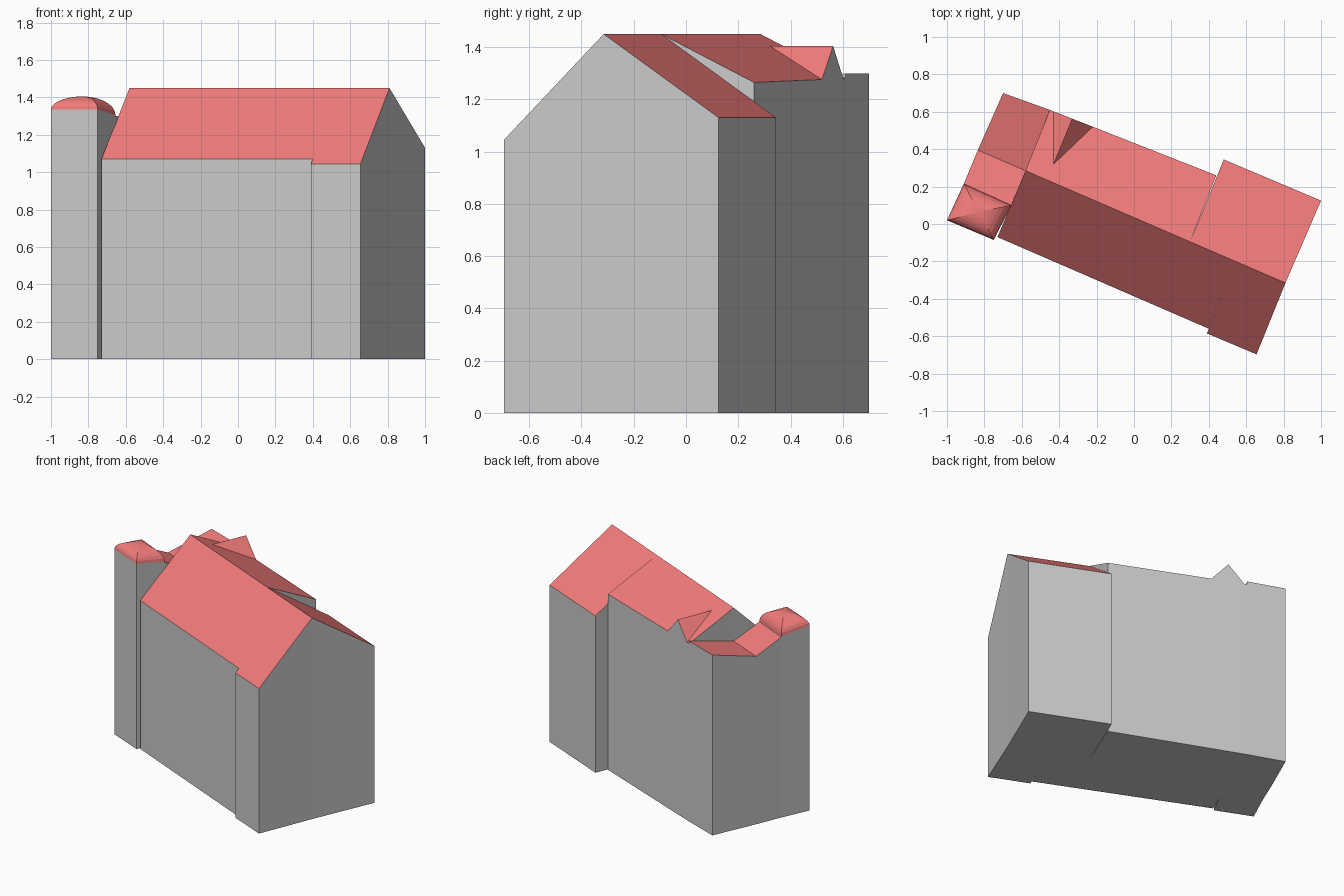
import bpy, bmesh, math

if "Cube" in bpy.data.objects:
    bpy.data.objects.remove(bpy.data.objects["Cube"])

roof_mat = bpy.data.materials.new("roof_red")
roof_mat.diffuse_color = (0.9, 0.2, 0.2, 1)
roof_mat.use_nodes = True
roof_mat.node_tree.nodes["Principled BSDF"].inputs["Base Color"].default_value = roof_mat.diffuse_color


def block(name, outline, roof, extra=()):
    """Walls under a counter-clockwise outline of roof-edge points, plus roof faces by index."""
    bm = bmesh.new()
    top = [bm.verts.new(p) for p in list(outline) + list(extra)]
    n = len(outline)
    base = [bm.verts.new((p[0], p[1], 0)) for p in outline]
    bm.faces.new(base[::-1])
    for i in range(n):
        j = (i + 1) % n
        bm.faces.new((base[i], base[j], top[j], top[i]))
    for f in roof:
        bm.faces.new([top[i] for i in f]).material_index = 1
    bmesh.ops.recalc_face_normals(bm, faces=bm.faces)
    me = bpy.data.meshes.new(name)
    bm.to_mesh(me)
    bm.free()
    me.materials.append(None)
    me.materials.append(roof_mat)
    ob = bpy.data.objects.new(name, me)
    bpy.context.collection.objects.link(ob)
    return ob


# shared ridge points
ridge_left, ridge_back = (-0.58, 0.285, 1.45), (0.30, -0.095, 1.45)
ridge_front, ridge_right = (0.55, -0.203, 1.45), (0.81, -0.315, 1.45)

# main house with the gabled dormer flush with the back wall
block("main_house",
      [(-0.73, -0.07, 1.07), (0.40, -0.56, 1.07), ridge_front, ridge_back,
       (0.44, 0.26, 1.265), (-0.22, 0.52, 1.276), (-0.33, 0.563, 1.405),
       (-0.43, 0.602, 1.28), (-0.45, 0.61, 1.28), ridge_left],
      [(0, 1, 2, 3, 9), (9, 3, 4, 5, 10, 7, 8), (5, 6, 10), (6, 7, 10)],
      [(-0.43, 0.32, 1.405)])

# right wing with a steeper back slope
block("right_wing",
      [(0.39, -0.585, 1.045), (0.655, -0.697, 1.045), ridge_right,
       (1.0, 0.125, 1.13), (0.48, 0.345, 1.13), ridge_back, ridge_front],
      [(0, 1, 2, 6), (2, 3, 4, 5, 6)])

# left annex with a valley roof
block("left_annex",
      [(-0.91, 0.215, 1.30), (-0.655, 0.10, 1.30), (-0.58, 0.285, 1.21),
       (-0.45, 0.61, 1.30), (-0.70, 0.70, 1.30), (-0.835, 0.395, 1.21)],
      [(0, 1, 2, 5), (5, 2, 3, 4)])

# corner tower with a four-sided domed roof
corners = [(-1.0, 0.02, 1.335), (-0.75, -0.085, 1.335),
           (-0.655, 0.10, 1.305), (-0.91, 0.215, 1.305)]
cx, cy, peak, rings = -0.83, 0.065, 1.405, 7
dome = []
for k in range(1, rings):
    a = math.pi / 2 * k / rings
    s, h = math.cos(a), math.sin(a)
    dome += [(cx + (x - cx) * s, cy + (y - cy) * s, z + (peak - z) * h) for x, y, z in corners]
faces = [(4*k + i, 4*k + (i + 1) % 4, 4*k + 4 + (i + 1) % 4, 4*k + 4 + i)
         for k in range(rings - 1) for i in range(4)]
last = 4 * (rings - 1)
faces += [(last + i, last + (i + 1) % 4, last + 4) for i in range(4)]
block("corner_tower", corners, faces, dome + [(cx, cy, peak)])
